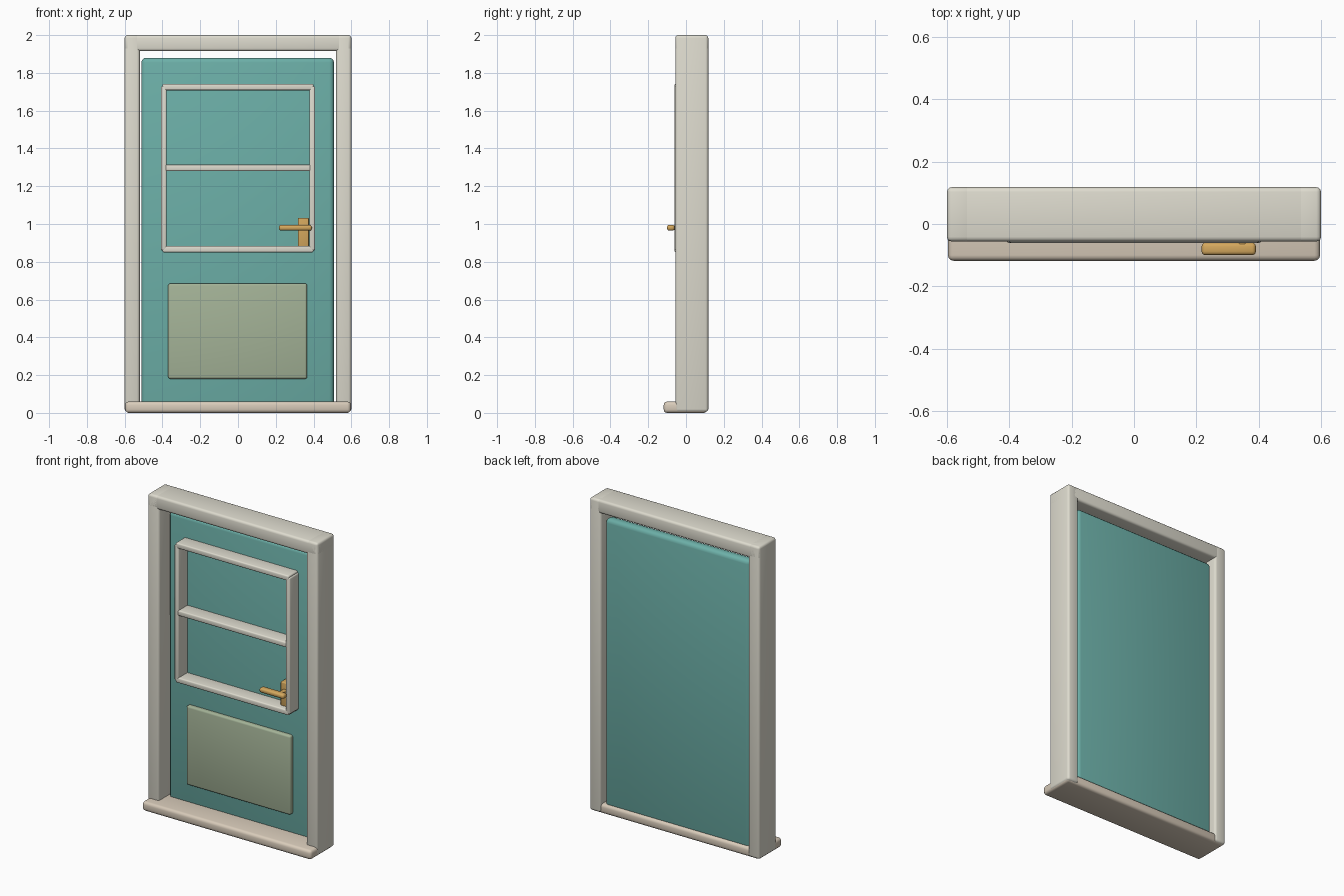
import bpy

if "Cube" in bpy.data.objects:
    bpy.data.objects.remove(bpy.data.objects["Cube"])


def material(name, rgb):
    m = bpy.data.materials.new(name)
    m.diffuse_color = (*rgb, 1)
    m.use_nodes = True
    m.node_tree.nodes["Principled BSDF"].inputs["Base Color"].default_value = m.diffuse_color
    return m


CREAM = material("cream_paint", (0.73, 0.71, 0.62))
STONE = material("sill_stone", (0.69, 0.60, 0.49))
TEAL = material("teal_paint", (0.15, 0.43, 0.39))
SAGE = material("sage_panel", (0.37, 0.45, 0.31))
BRASS = material("brass", (0.66, 0.39, 0.11))


def block(name, x, y, z, mat, bevel, segments=3):
    """Bevelled box spanning the given (min, max) ranges."""
    bpy.ops.mesh.primitive_cube_add(
        size=1, location=[(a + b) / 2 for a, b in (x, y, z)])
    ob = bpy.context.object
    ob.name = name
    ob.scale = [b - a for a, b in (x, y, z)]
    bpy.ops.object.transform_apply(location=False, rotation=False, scale=True)
    ob.data.materials.append(mat)
    mod = ob.modifiers.new("bevel", 'BEVEL')
    mod.width = bevel
    mod.segments = segments
    bpy.ops.object.modifier_apply(modifier=mod.name)
    bpy.ops.object.shade_smooth_by_angle()
    return ob


# Outer frame and sill
FRAME_Y = (-0.056, 0.118)
block("frame_post_left", (-0.6, -0.52), FRAME_Y, (0.005, 2.0), CREAM, 0.015)
block("frame_post_right", (0.52, 0.6), FRAME_Y, (0.005, 2.0), CREAM, 0.015)
block("frame_head", (-0.6, 0.6), FRAME_Y, (1.915, 2.0), CREAM, 0.015)
block("sill", (-0.597, 0.597), (-0.118, 0.112), (0.0, 0.06), STONE, 0.018)

# Door leaf and raised lower panel
block("door_leaf", (-0.512, 0.508), (0.03, 0.095), (0.04, 1.88), TEAL, 0.025)
block("lower_panel", (-0.37, 0.366), (0.004, 0.05), (0.18, 0.685), SAGE, 0.012)

# Window trim: two stiles and three rails
TRIM_Y = (-0.061, 0.04)
block("trim_stile_left", (-0.408, -0.378), TRIM_Y, (0.86, 1.73), CREAM, 0.008)
block("trim_stile_right", (0.378, 0.408), TRIM_Y, (0.86, 1.73), CREAM, 0.008)
for name, z in (("bottom", 0.867), ("middle", 1.297), ("top", 1.725)):
    half = 0.385 if name == "middle" else 0.4
    block("trim_rail_" + name, (-half, half), TRIM_Y,
          (z - 0.017, z + 0.017), CREAM, 0.008)

# Handle: back plate, spindle and lever
block("handle_plate", (0.317, 0.375), (-0.025, 0.035), (0.88, 1.033), BRASS, 0.005)
block("handle_spindle", (0.335, 0.36), (-0.075, 0.0), (0.968, 0.992), BRASS, 0.008)
block("handle_lever", (0.217, 0.391), (-0.1, -0.06), (0.965, 0.995), BRASS, 0.012)
